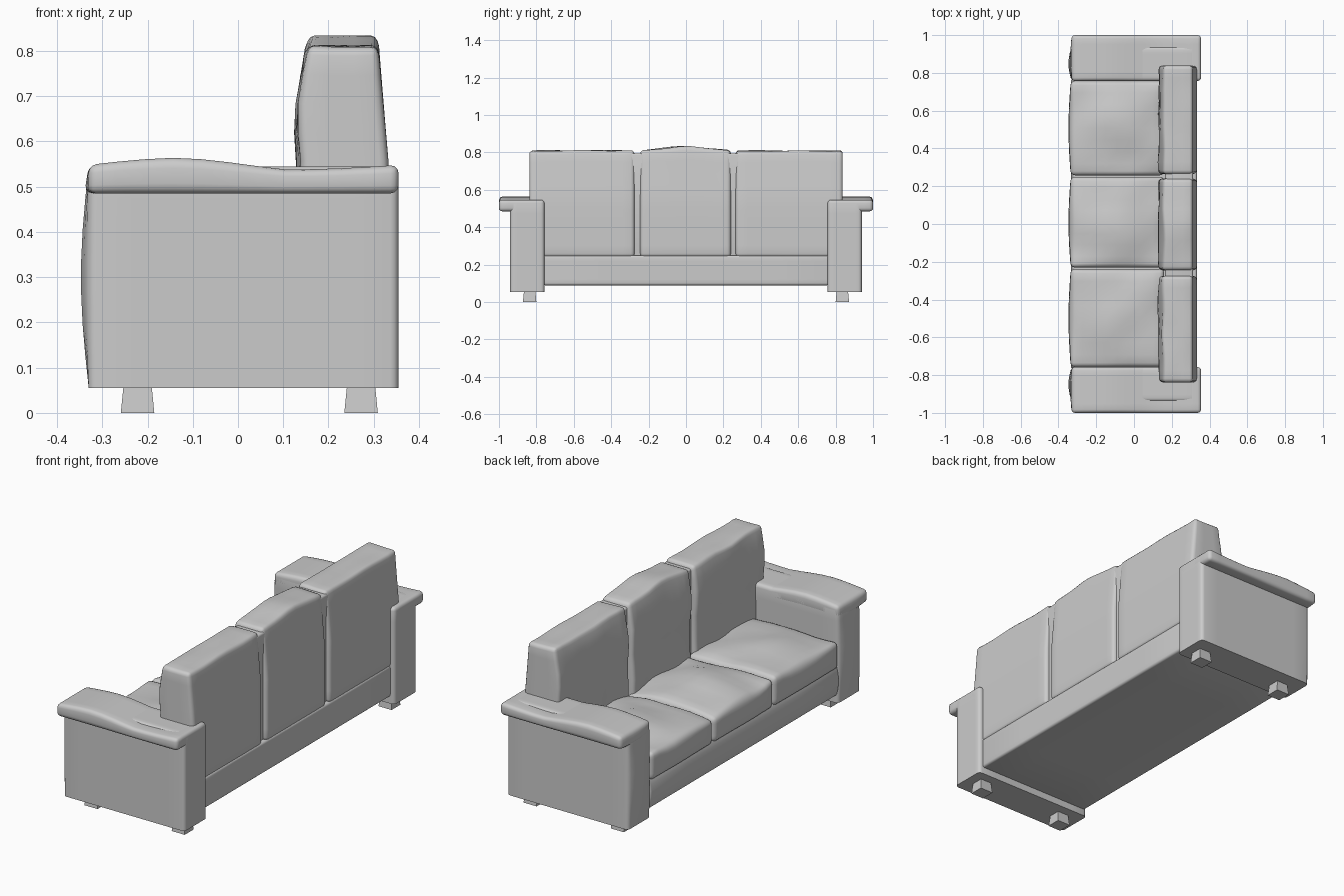
import bpy, bmesh, math
from mathutils import Vector, noise

cube = bpy.data.objects.get("Cube")
if cube:
    bpy.data.objects.remove(cube, do_unlink=True)

fabric = bpy.data.materials.new("grey_fabric")
fabric.use_nodes = True
GREY = (0.6, 0.6, 0.6, 1)
fabric.diffuse_color = GREY
fabric.node_tree.nodes["Principled BSDF"].inputs["Base Color"].default_value = GREY


def bump(t):
    """Smooth hill over 0..1, flat at both ends."""
    return math.sin(math.pi * min(max(t, 0), 1))


def soft_box(name, low, high, bevel=0.0, cuts=(0, 0, 0), shape=None, skip_bottom=False):
    """Rounded box, sliced into a grid and then shaped by a function of (position, 0..1 position)."""
    low, high = Vector(low), Vector(high)
    size = high - low
    bm = bmesh.new()
    bmesh.ops.create_cube(bm, size=1)
    for v in bm.verts:
        v.co = Vector(low[i] + (v.co[i] + 0.5) * size[i] for i in range(3))
    if bevel:
        edges = [e for e in bm.edges
                 if not (skip_bottom and all(v.co.z < low.z + 1e-5 for v in e.verts))]
        bmesh.ops.bevel(bm, geom=edges, offset=bevel, segments=3, profile=0.5, affect='EDGES')
    for axis in range(3):
        normal = Vector(1.0 if i == axis else 0.0 for i in range(3))
        for k in range(cuts[axis]):
            point = low + size * ((k + 1) / (cuts[axis] + 1))
            bmesh.ops.bisect_plane(bm, geom=bm.verts[:] + bm.edges[:] + bm.faces[:],
                                   plane_co=point, plane_no=normal)
    if shape:
        for v in bm.verts:
            t = Vector((v.co[i] - low[i]) / size[i] for i in range(3))
            v.co = shape(v.co.copy(), t)
    mesh = bpy.data.meshes.new(name)
    bm.to_mesh(mesh)
    bm.free()
    mesh.materials.append(fabric)
    obj = bpy.data.objects.new(name, mesh)
    bpy.context.collection.objects.link(obj)
    bpy.ops.object.select_all(action='DESELECT')
    obj.select_set(True)
    bpy.context.view_layer.objects.active = obj
    bpy.ops.object.shade_smooth_by_angle(angle=math.radians(42))
    return obj


def wrinkle(p, amount):
    return amount * noise.noise(p * 6)


# Seat cushions: crowned tops, bulging fronts, slight creases
def seat_shape(p, t):
    p.z += t.z * (0.035 * bump(t.x) * bump(t.y) + wrinkle(p, 0.02))
    p.x -= 0.012 * (1 - t.x) * bump(t.z) * bump(t.y)
    return p


# Back cushions: lean inward at the top, with a full front
def back_shape(p, t):
    h = min(max((p.z - 0.55) / 0.25, 0), 1)
    rear = 0.333 - 0.022 * h
    front = 0.135 - 0.012 * bump(h) + 0.015 * h
    p.x = front + t.x * (rear - front) + (1 - t.x) * wrinkle(p, 0.012)
    crown = 0.025 * (1 - abs(p.y) / 0.25) if abs(p.y) < 0.25 else 0
    p.z += t.z ** 4 * (crown + wrinkle(p, 0.008))
    return p


# Arm sides: front face swells at mid height
def side_shape(p, t):
    p.x -= (1 - t.x) ** 3 * 0.018 * bump(t.z) * bump(t.y)
    return p


# Arm pads: high toward the front, dipping in the middle
def pad_shape(p, t):
    p.z += t.z * (0.016 * bump(t.x * 1.6) - 0.01 * bump((t.x - 0.3) / 0.7))
    p.x -= 0.01 * (1 - t.x) * bump(t.y) * (1 - t.z)
    return p


def rail_shape(p, t):
    p.x -= (1 - t.x) ** 3 * 0.015 * bump(t.z)
    return p


# Base under the seat
soft_box("seat_base", (-0.32, -0.765, 0.09), (0.333, 0.765, 0.25), 0.012, (3, 4, 4), rail_shape)

# Three seat cushions and three back cushions
for side, (y0, y1) in {"right": (-0.757, -0.238), "middle": (-0.23, 0.25), "left": (0.258, 0.757)}.items():
    soft_box("seat_cushion_" + side, (-0.335, y0, 0.235), (0.16, y1, 0.372),
             0.022, (7, 7, 3), seat_shape)
for side, (y0, y1) in {"right": (-0.838, -0.275), "middle": (-0.245, 0.24), "left": (0.265, 0.838)}.items():
    soft_box("back_cushion_" + side, (0.135, y0, 0.24), (0.333, y1, 0.81),
             0.02, (2, 8, 8), back_shape)

# Back frame showing in the grooves between cushions
soft_box("back_frame", (0.165, -0.75, 0.2), (0.312, 0.75, 0.795), 0.01)

# Arms and feet, built on both sides
for label, s in (("right", -1), ("left", 1)):
    def span(a, b):
        return sorted((a * s, b * s))
    y0, y1 = span(0.757, 0.94)
    soft_box("arm_side_" + label, (-0.33, y0, 0.055), (0.355, y1, 0.545),
             0.018, (6, 4, 6), side_shape, True)
    y0, y1 = span(0.757, 1.0)
    soft_box("arm_pad_" + label, (-0.33, y0, 0.485), (0.355, y1, 0.548),
             0.018, (10, 4, 0), pad_shape)
    y0, y1 = span(0.8, 0.872)
    for place, x in (("front", -0.222), ("rear", 0.272)):
        def foot_shape(p, t, x=x, y=(y0 + y1) / 2):
            k = 1 - 0.16 * t.z
            return Vector((x + (p.x - x) * k, y + (p.y - y) * k, p.z))
        soft_box(f"foot_{place}_{label}", (x - 0.037, y0, 0), (x + 0.037, y1, 0.06), shape=foot_shape)
